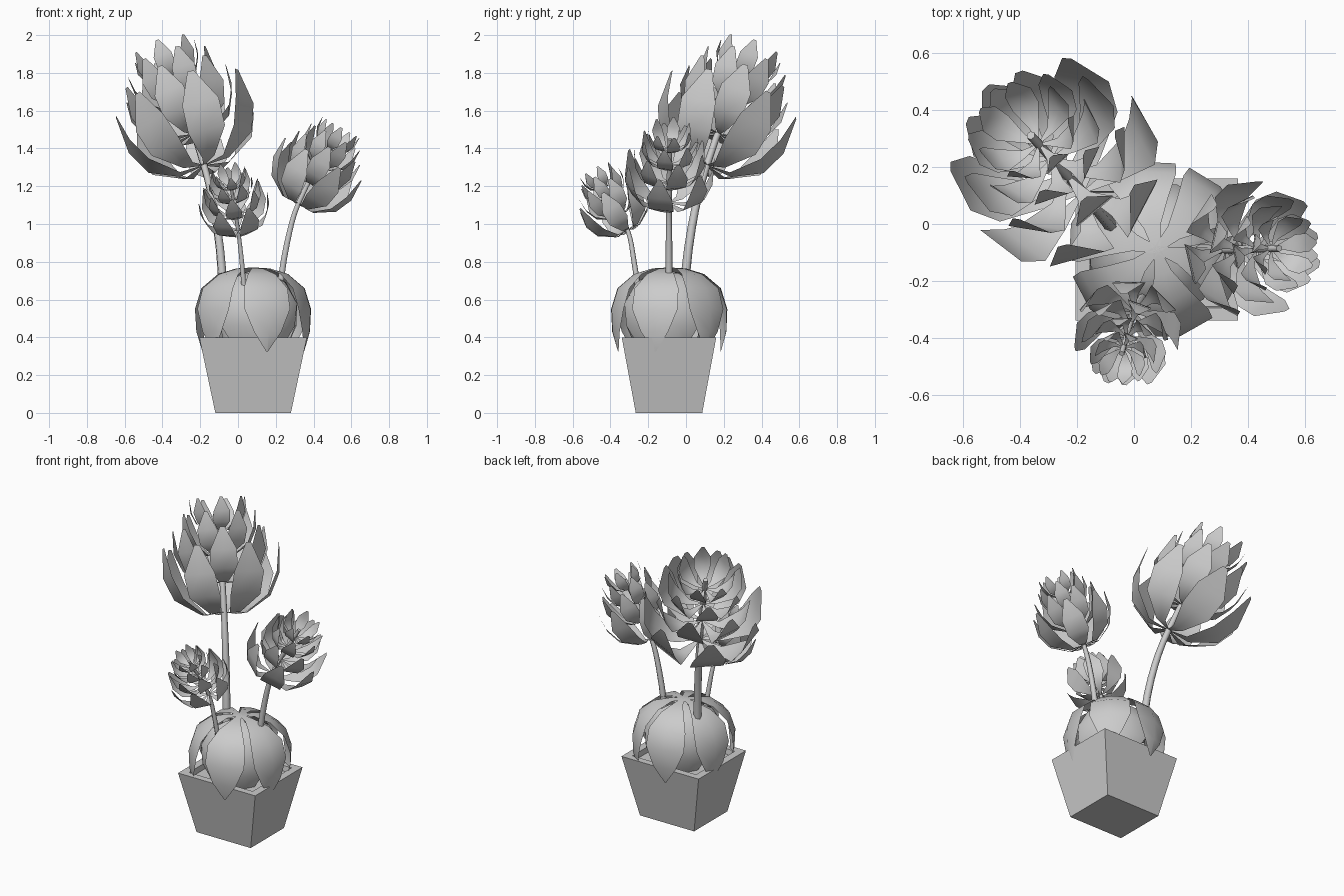
import bpy, bmesh, math, random
from mathutils import Vector, Matrix

random.seed(4)
old = bpy.data.objects.get("Cube")
if old:
    bpy.data.objects.remove(old)

grey = bpy.data.materials.new("plain grey")
grey.use_nodes = True
grey.diffuse_color = (0.6, 0.6, 0.6, 1)
grey.node_tree.nodes["Principled BSDF"].inputs["Base Color"].default_value = (0.6, 0.6, 0.6, 1)


def finish(bm, name, smooth):
    mesh = bpy.data.meshes.new(name)
    bm.to_mesh(mesh)
    bm.free()
    mesh.materials.append(grey)
    obj = bpy.data.objects.new(name, mesh)
    bpy.context.collection.objects.link(obj)
    for poly in mesh.polygons:
        poly.use_smooth = smooth
    return obj


def leaf(bm, profile, angle, matrix, scale=1.0, cup=0.0):
    """Bent leaf; profile rows are (radius, height, half width)."""
    spin = matrix @ Matrix.Rotation(angle, 4, 'Z') @ Matrix.Scale(scale, 4)
    rows = []
    for r, h, w in profile:
        rows.append([bm.verts.new(spin @ Vector((r - cup * abs(s) * w, s * w, h)))
                     for s in (-1, 0, 1)])
    for a, b in zip(rows, rows[1:]):
        for i in (0, 1):
            bm.faces.new((a[i], b[i], b[i + 1], a[i + 1]))


def whorl(bm, profile, count, start, matrix, scale=1.0, cup=0.0, wobble=0.0):
    for i in range(count):
        angle = start + math.tau * i / count + random.uniform(-wobble, wobble)
        leaf(bm, profile, angle, matrix, scale, cup)


def stem(name, points, radius):
    curve = bpy.data.curves.new(name, 'CURVE')
    curve.dimensions = '3D'
    curve.bevel_depth = radius
    curve.bevel_resolution = 1
    curve.resolution_u = 4
    curve.use_fill_caps = True
    spline = curve.splines.new('BEZIER')
    spline.bezier_points.add(len(points) - 1)
    for i, (bp, co) in enumerate(zip(spline.bezier_points, points)):
        bp.co = co
        bp.handle_left_type = bp.handle_right_type = 'AUTO'
        bp.radius = 1 - 0.4 * i / (len(points) - 1)
    curve.materials.append(grey)
    bpy.context.collection.objects.link(bpy.data.objects.new(name, curve))


# Tapered square pot with a recessed soil surface
CX, CY = 0.08, -0.09
bm = bmesh.new()
rings = []
for hx, hy, z in [(0.20, 0.176, 0), (0.285, 0.25, 0.40), (0.235, 0.205, 0.40), (0.23, 0.20, 0.365)]:
    rings.append([bm.verts.new((CX + sx * hx, CY + sy * hy, z))
                  for sx, sy in [(-1, -1), (1, -1), (1, 1), (-1, 1)]])
bm.faces.new(rings[0][::-1])
for a, b in zip(rings, rings[1:]):
    for i in range(4):
        j = (i + 1) % 4
        bm.faces.new((a[i], a[j], b[j], b[i]))
bm.faces.new(rings[-1])
finish(bm, "pot", False)

# Drooping leaves that form the round base of the plant
centre = Matrix.Translation((CX, CY, 0))
inner = [(0.0, 0.75, 0.01), (0.10, 0.74, 0.03), (0.18, 0.69, 0.09),
         (0.24, 0.58, 0.13), (0.235, 0.46, 0.115), (0.19, 0.36, 0.06)]
outer = [(0.0, 0.77, 0.012), (0.09, 0.765, 0.03), (0.19, 0.735, 0.075),
         (0.28, 0.66, 0.12), (0.315, 0.55, 0.125), (0.31, 0.43, 0.075), (0.28, 0.325, 0.005)]
bm = bmesh.new()
first = math.radians(-77)
whorl(bm, inner, 6, first + math.pi / 6, centre, cup=0.3)
whorl(bm, outer, 6, first, centre, cup=0.25, wobble=0.05)
finish(bm, "base_leaves", True)

# Angular cupped petals shared by the three heads
petal = [(0.01, 0.0, 0.006), (0.14, -0.01, 0.035), (0.285, 0.09, 0.105),
         (0.35, 0.23, 0.105), (0.365, 0.41, 0.018)]
TIERS = [(0.0, 1.0), (0.19, 0.80), (0.36, 0.63), (0.51, 0.48)]


def flower(name, root, mid, base, top, size, radius, roll):
    base, top = Vector(base), Vector(top)
    axis = (top - base).normalized()
    tilt = axis.to_track_quat('Z', 'Y').to_matrix().to_4x4()
    bm = bmesh.new()
    for k, (along, scale) in enumerate(TIERS):
        place = Matrix.Translation(base + axis * along * size) @ tilt
        whorl(bm, petal, 7, roll + k * math.pi / 7, place, scale * size, 0.0, 0.06)
    finish(bm, name + "_petals", True)
    stem(name + "_stem", [root, mid, base, base + axis * 0.6 * size], radius)


flower("tall_head", (-0.07, -0.02, 0.55), (-0.11, 0.03, 0.98),
       (-0.18, 0.11, 1.31), (-0.38, 0.33, 1.88), 0.98, 0.026, 0.2)
flower("left_head", (0.21, -0.09, 0.58), (0.26, -0.09, 0.90),
       (0.32, -0.09, 1.11), (0.55, -0.085, 1.52), 0.65, 0.02, 0.0)
flower("front_head", (0.04, -0.24, 0.55), (0.02, -0.275, 0.80),
       (0.0, -0.31, 0.97), (-0.05, -0.48, 1.28), 0.51, 0.016, 0.1)
